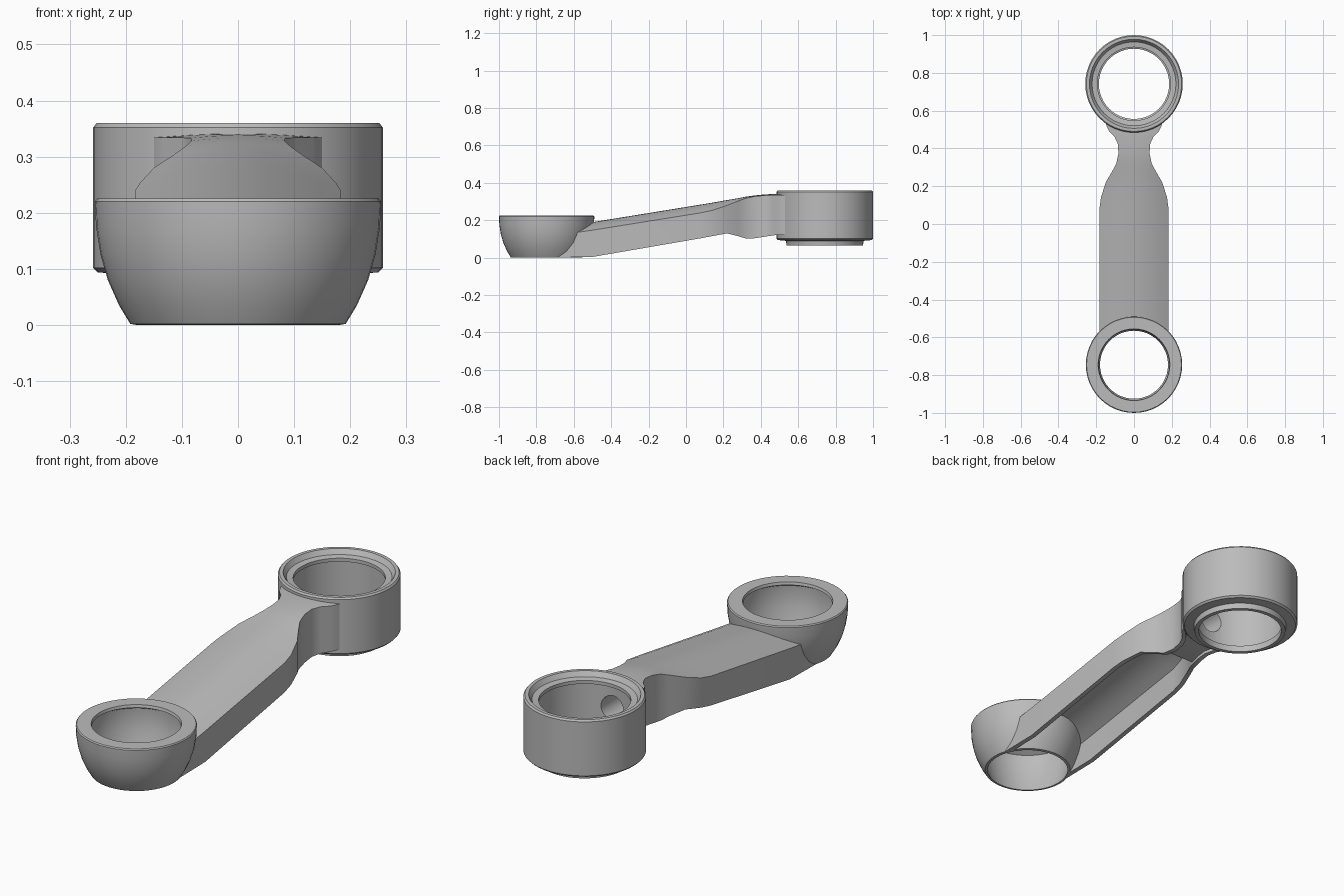
import bpy, bmesh, math

if "Cube" in bpy.data.objects:
    bpy.data.objects.remove(bpy.data.objects["Cube"])

SEG = 48
FRONT_Y, BACK_Y = -0.745, 0.742

grey = bpy.data.materials.new("satin grey")
grey.use_nodes = True
colour = (0.5, 0.5, 0.5, 1)
grey.diffuse_color = colour
grey.node_tree.nodes["Principled BSDF"].inputs["Base Color"].default_value = colour


def skin(name, loops, wrap):
    """Join equal closed loops of points; wrap joins last to first, else cap."""
    bm = bmesh.new()
    rows = [[bm.verts.new(p) for p in loop] for loop in loops]
    n, count = len(rows[0]), len(rows)
    for i in range(count if wrap else count - 1):
        a, b = rows[i], rows[(i + 1) % count]
        for j in range(n):
            k = (j + 1) % n
            bm.faces.new((a[j], a[k], b[k], b[j]))
    if not wrap:
        bm.faces.new(rows[0])
        bm.faces.new(rows[-1])
    bmesh.ops.recalc_face_normals(bm, faces=bm.faces)
    mesh = bpy.data.meshes.new(name)
    bm.to_mesh(mesh)
    bm.free()
    obj = bpy.data.objects.new(name, mesh)
    bpy.context.collection.objects.link(obj)
    mesh.materials.append(grey)
    return obj


def lathe(name, profile, y):
    """Spin a closed (radius, height) profile about a vertical axis."""
    turns = [math.tau * i / SEG for i in range(SEG)]
    return skin(name, [[(r * math.cos(t), y + r * math.sin(t), z)
                        for r, z in profile] for t in turns], True)


def cylinder(name, radius, depth, location, tilt=0):
    bpy.ops.mesh.primitive_cylinder_add(vertices=SEG, radius=radius, depth=depth,
                                        location=location, rotation=(tilt, 0, 0))
    obj = bpy.context.object
    obj.name = name
    obj.hide_render = True
    return obj


def cut(obj, cutter):
    bpy.context.view_layer.objects.active = obj
    mod = obj.modifiers.new("cut", "BOOLEAN")
    mod.operation = "DIFFERENCE"
    mod.solver = "EXACT"
    mod.object = cutter
    bpy.ops.object.modifier_apply(modifier=mod.name)


# Front cup: rounded outside, hollow bowl with an open bottom
front_cup = lathe("front_cup", [
    (0.18, 0.0), (0.192, 0.002), (0.212, 0.035), (0.232, 0.08), (0.245, 0.125),
    (0.253, 0.175), (0.255, 0.22), (0.251, 0.225), (0.19, 0.225), (0.187, 0.212),
    (0.212, 0.198), (0.215, 0.15), (0.207, 0.10), (0.196, 0.05)], FRONT_Y)

# Back ring: straight wall with a stepped rim and a lower lip
back_ring = lathe("back_ring", [
    (0.186, 0.065), (0.204, 0.065), (0.208, 0.09), (0.25, 0.094), (0.258, 0.102),
    (0.258, 0.352), (0.252, 0.36), (0.236, 0.36), (0.222, 0.338), (0.194, 0.334),
    (0.194, 0.318), (0.21, 0.312), (0.21, 0.105), (0.186, 0.095)], BACK_Y)

# Arm: crowned channel, open underneath, closing up at the neck
# station: y, half width, edge height, crown height, bottom height, openness
STATIONS = [
    (-0.70, 0.183, 0.118, 0.158, 0.001, 1),
    (-0.50, 0.183, 0.147, 0.190, 0.004, 1),
    (0.08, 0.183, 0.240, 0.284, 0.104, 1),
    (0.14, 0.175, 0.253, 0.294, 0.115, 1),
    (0.22, 0.150, 0.280, 0.308, 0.130, 0.9),
    (0.28, 0.115, 0.303, 0.318, 0.115, 0.7),
    (0.32, 0.094, 0.318, 0.326, 0.102, 0.05),
    (0.37, 0.083, 0.328, 0.333, 0.104, 0.05),
    (0.42, 0.084, 0.333, 0.338, 0.112, 0.05),
    (0.46, 0.102, 0.334, 0.340, 0.118, 0.05),
    (0.49, 0.132, 0.334, 0.341, 0.122, 0.05),
    (0.53, 0.150, 0.334, 0.341, 0.122, 0.05),
]
STEPS = [i / 5 - 1 for i in range(11)]
WALL = 0.022


def section(y, w, edge, crown, low, opened):
    outer = [(w * s, y, edge + (crown - edge) * (1 - s * s)) for s in STEPS]
    inner = []
    for x, _, z in reversed(outer):
        roof = low + 0.004 + (z - WALL - low - 0.004) * opened
        inner.append((x * (w - WALL) / w, y, roof))
    inner_w = w - WALL
    return ([(-w, y, low)] + outer + [(w, y, low), (inner_w, y, low)]
            + inner + [(-inner_w, y, low)])


arm = skin("arm", [section(*s) for s in STATIONS], False)

# Trim the arm inside both ring walls
trim = [
    lathe("cup_trim", [(0.0001, -0.05), (0.185, -0.05), (0.187, 0.0), (0.204, 0.05),
                       (0.22, 0.10), (0.233, 0.15), (0.233, 0.4), (0.0001, 0.4)], FRONT_Y),
    cylinder("ring_trim", 0.235, 1, (0, BACK_Y, 0.2)),
]
for cutter in trim:
    cutter.hide_render = True
    cut(arm, cutter)

# Socket running from the ring into the neck
socket = cylinder("socket", 0.058, 0.2, (0, 0.5, 0.215), math.pi / 2)
cut(arm, socket)
cut(back_ring, socket)
for cutter in trim + [socket]:
    bpy.data.objects.remove(cutter)

# Smooth shading with crisp edges
for obj in (front_cup, back_ring, arm):
    bpy.ops.object.select_all(action="DESELECT")
    obj.select_set(True)
    bpy.context.view_layer.objects.active = obj
    bpy.ops.object.shade_smooth_by_angle(angle=math.radians(30))
